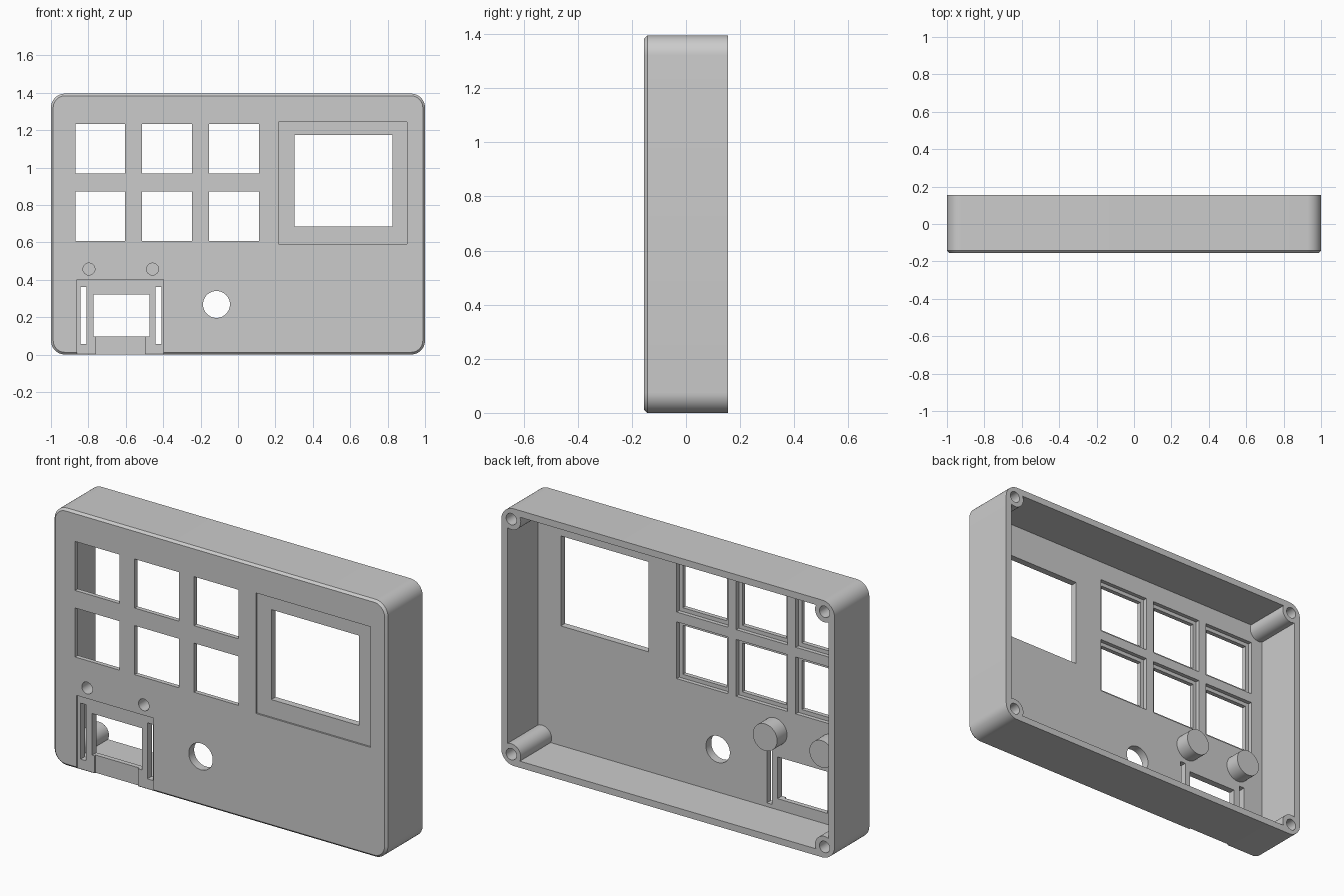
import bpy, bmesh, math

if "Cube" in bpy.data.objects:
    bpy.data.objects.remove(bpy.data.objects["Cube"])

W, H, D = 1.0, 1.395, 0.155      # half width, height, half depth
WALL, PLATE, CH = 0.036, 0.046, 0.012
INNER = -D + PLATE               # inside face of the front plate


def rect(x0, x1, z0, z1, r=0.0, n=10):
    """Outline in x/z, with rounded corners when r > 0."""
    if r == 0:
        return [(x0, z0), (x1, z0), (x1, z1), (x0, z1)]
    pts = []
    for cx, cz, a in ((x1 - r, z1 - r, 0), (x0 + r, z1 - r, 90),
                      (x0 + r, z0 + r, 180), (x1 - r, z0 + r, 270)):
        for i in range(n + 1):
            t = math.radians(a + 90 * i / n)
            pts.append((cx + r * math.cos(t), cz + r * math.sin(t)))
    return pts


def circle(cx, cz, r, n=40):
    return [(cx + r * math.cos(2 * math.pi * i / n),
             cz + r * math.sin(2 * math.pi * i / n)) for i in range(n)]


def loft(name, *sections):
    """Solid through (y, outline) sections."""
    bm = bmesh.new()
    rings = [[bm.verts.new((x, y, z)) for x, z in pts] for y, pts in sections]
    for a, b in zip(rings, rings[1:]):
        for i in range(len(a)):
            j = (i + 1) % len(a)
            bm.faces.new((a[i], a[j], b[j], b[i]))
    bm.faces.new(rings[0])
    bm.faces.new(rings[-1])
    bmesh.ops.recalc_face_normals(bm, faces=bm.faces)
    me = bpy.data.meshes.new(name)
    bm.to_mesh(me)
    bm.free()
    ob = bpy.data.objects.new(name, me)
    bpy.context.collection.objects.link(ob)
    return ob


def prism(pts, y0, y1):
    return loft("cutter", (y0, pts), (y1, pts))


def cut(target, cutter):
    mod = target.modifiers.new("cut", 'BOOLEAN')
    mod.operation, mod.solver, mod.object = 'DIFFERENCE', 'EXACT', cutter
    bpy.context.view_layer.objects.active = target
    bpy.ops.object.modifier_apply(modifier=mod.name)
    bpy.data.objects.remove(cutter)


# outer shell with chamfered front edge
case = loft("enclosure_case",
            (-D, rect(-W + CH, W - CH, CH, H - CH, 0.075 - CH)),
            (-D + CH, rect(-W, W, 0, H, 0.075)),
            (D, rect(-W, W, 0, H, 0.075)))

# cavity, leaving corner screw posts and two indicator posts standing
corners = [(sx * (W - 0.06), z) for sx in (-1, 1) for z in (0.06, H - 0.06)]
leds = [(-0.797, 0.457), (-0.457, 0.457)]
cavity = prism(rect(-W + WALL, W - WALL, WALL, H - WALL, 0.04), INNER, D + 0.1)
for x, z in corners:
    cut(cavity, prism(circle(x, z, 0.057), INNER - 0.1, D + 0.2))
for x, z in leds:
    cut(cavity, prism(circle(x, z, 0.073), INNER - 0.1, INNER + 0.085))
cut(case, cavity)

# screw holes and blind indicator holes
for x, z in corners:
    cut(case, prism(circle(x, z, 0.031, 24), -0.08, D + 0.1))
for x, z in leds:
    cut(case, prism(circle(x, z, 0.032, 24), -D - 0.1, INNER + 0.06))

# button windows, each with a wider step on the inside
for col in range(3):
    for row in range(2):
        x, z = -0.736 + 0.357 * col, 1.10 - 0.361 * row
        for h, y0 in ((0.133, -D - 0.1), (0.154, INNER - 0.022)):
            cut(case, prism(rect(x - h, x + h, z - h, z + h), y0, INNER + 0.04))

# display window and its shallow front recess
cut(case, prism(rect(0.217, 0.904, 0.59, 1.244), -D - 0.1, -D + 0.009))
cut(case, prism(rect(0.302, 0.827, 0.685, 1.173), -D - 0.1, INNER + 0.04))

# bracket area: shallow recess, lower notch, opening and two side slots
cut(case, prism(rect(-0.861, -0.398, -0.1, 0.40), -D - 0.1, -D + 0.009))
cut(case, prism(rect(-0.76, -0.497, -0.1, 0.15), -D - 0.1, -D + 0.02))
cut(case, prism(rect(-0.773, -0.473, 0.096, 0.322), -D - 0.1, INNER + 0.04))
for x in (-0.826, -0.425):
    cut(case, prism(rect(x - 0.016, x + 0.016, 0.056, 0.36), -D - 0.1, INNER + 0.04))

# round knob hole
cut(case, prism(circle(-0.115, 0.268, 0.072), -D - 0.1, INNER + 0.04))

bpy.ops.object.select_all(action='DESELECT')
case.select_set(True)
bpy.context.view_layer.objects.active = case
bpy.ops.object.shade_smooth_by_angle(angle=math.radians(30))
